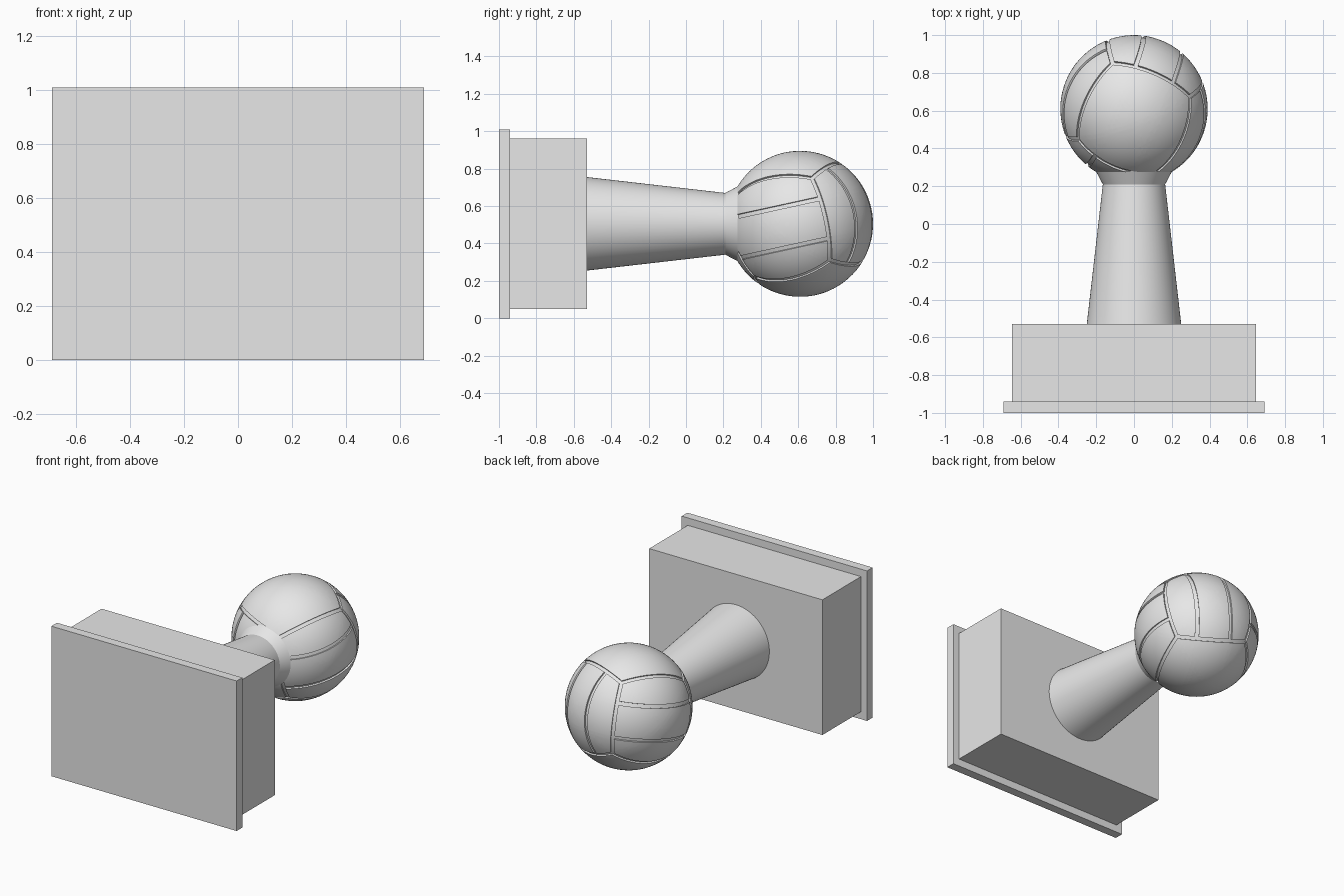
import bpy, bmesh, math
from mathutils import Vector, Matrix

if "Cube" in bpy.data.objects:
    bpy.data.objects.remove(bpy.data.objects["Cube"])

grey = bpy.data.materials.new("plain grey")
grey.diffuse_color = (0.8, 0.8, 0.8, 1)
grey.use_nodes = True
grey.node_tree.nodes["Principled BSDF"].inputs["Base Color"].default_value = grey.diffuse_color
ZC = 0.505  # height of the shared axis


def finish(bm, name, smooth=None):
    bmesh.ops.recalc_face_normals(bm, faces=bm.faces)
    mesh = bpy.data.meshes.new(name)
    bm.to_mesh(mesh)
    bm.free()
    mesh.materials.append(grey)
    obj = bpy.data.objects.new(name, mesh)
    bpy.context.collection.objects.link(obj)
    if smooth:
        bpy.ops.object.select_all(action='DESELECT')
        obj.select_set(True)
        bpy.context.view_layer.objects.active = obj
        bpy.ops.object.shade_smooth_by_angle(angle=math.radians(smooth))
    return obj


def box(name, half_x, y0, y1, z0, z1):
    bm = bmesh.new()
    size = Matrix.Diagonal((2 * half_x, y1 - y0, z1 - z0, 1))
    place = Matrix.Translation((0, (y0 + y1) / 2, (z0 + z1) / 2))
    bmesh.ops.create_cube(bm, size=1, matrix=place @ size)
    return finish(bm, name)


# Stepped base
box("base_plate", 0.69, -1.0, -0.94, 0.0, 1.01)
box("base_block", 0.645, -0.94, -0.53, 0.05, 0.96)

# Tapered stem with a flared cup, turned about the y axis
bm = bmesh.new()
profile = [(0, -0.53), (0.25, -0.53), (0.165, 0.21), (0.202, 0.28), (0, 0.28)]
verts = [bm.verts.new((r, y, ZC)) for r, y in profile]
edges = [bm.edges.new(pair) for pair in zip(verts, verts[1:])]
bmesh.ops.spin(bm, geom=verts + edges, cent=(0, 0, ZC), axis=(0, 1, 0),
               angle=2 * math.pi, steps=64)
bmesh.ops.remove_doubles(bm, verts=bm.verts, dist=0.0001)
finish(bm, "stem", 25)

# Ball: six panels, four of them split in three, with recessed seams
R, HALF, DEPTH, STRIP = 0.39, 0.011, 0.01, 0.11
bm = bmesh.new()
bmesh.ops.create_icosphere(bm, subdivisions=5, radius=R)


def cut(normal, offset):
    n = Vector(normal).normalized()
    bmesh.ops.bisect_plane(bm, geom=bm.verts[:] + bm.edges[:] + bm.faces[:],
                           plane_co=n * offset, plane_no=n, dist=0.0002)


# Seam borders between the panels, then along the strips
for s in (-1, 1):
    for normal in ((1, s, 0), (1, 0, s), (0, 1, s)):
        for side in (-1, 1):
            cut(normal, side * HALF)
    for normal in ((1, 0, 0), (0, 0, 1)):
        for side in (-1, 1):
            cut(normal, s * STRIP + side * HALF)
for v in bm.verts:
    v.co = v.co.normalized() * R


def in_seam(face):
    c = face.calc_center_median()
    a = [abs(k) for k in c]
    order = sorted(a)
    if (order[2] - order[1]) / math.sqrt(2) < HALF:
        return True
    main = a.index(order[2])
    if main == 0:
        return abs(a[2] - STRIP) < HALF
    if main == 1:
        return abs(a[0] - STRIP) < HALF
    return False


# Sink the seams
seams = [f for f in bm.faces if in_seam(f)]
new = bmesh.ops.extrude_face_region(bm, geom=seams)
bmesh.ops.delete(bm, geom=seams, context='FACES')
for v in new["geom"]:
    if isinstance(v, bmesh.types.BMVert):
        v.co = v.co.normalized() * (R - DEPTH)

# Tilt the panel pattern and set the ball on the stem
w = Vector((0, -0.098, 0.45)).normalized()
u = Vector((0.413, -0.18, -0.033))
u = (u - w * u.dot(w)).normalized()
v = w.cross(u)
turn = Matrix((u, v, w)).transposed().to_4x4()
bmesh.ops.transform(bm, matrix=Matrix.Translation((0, 0.61, ZC)) @ turn, verts=bm.verts)
finish(bm, "ball", 30)
